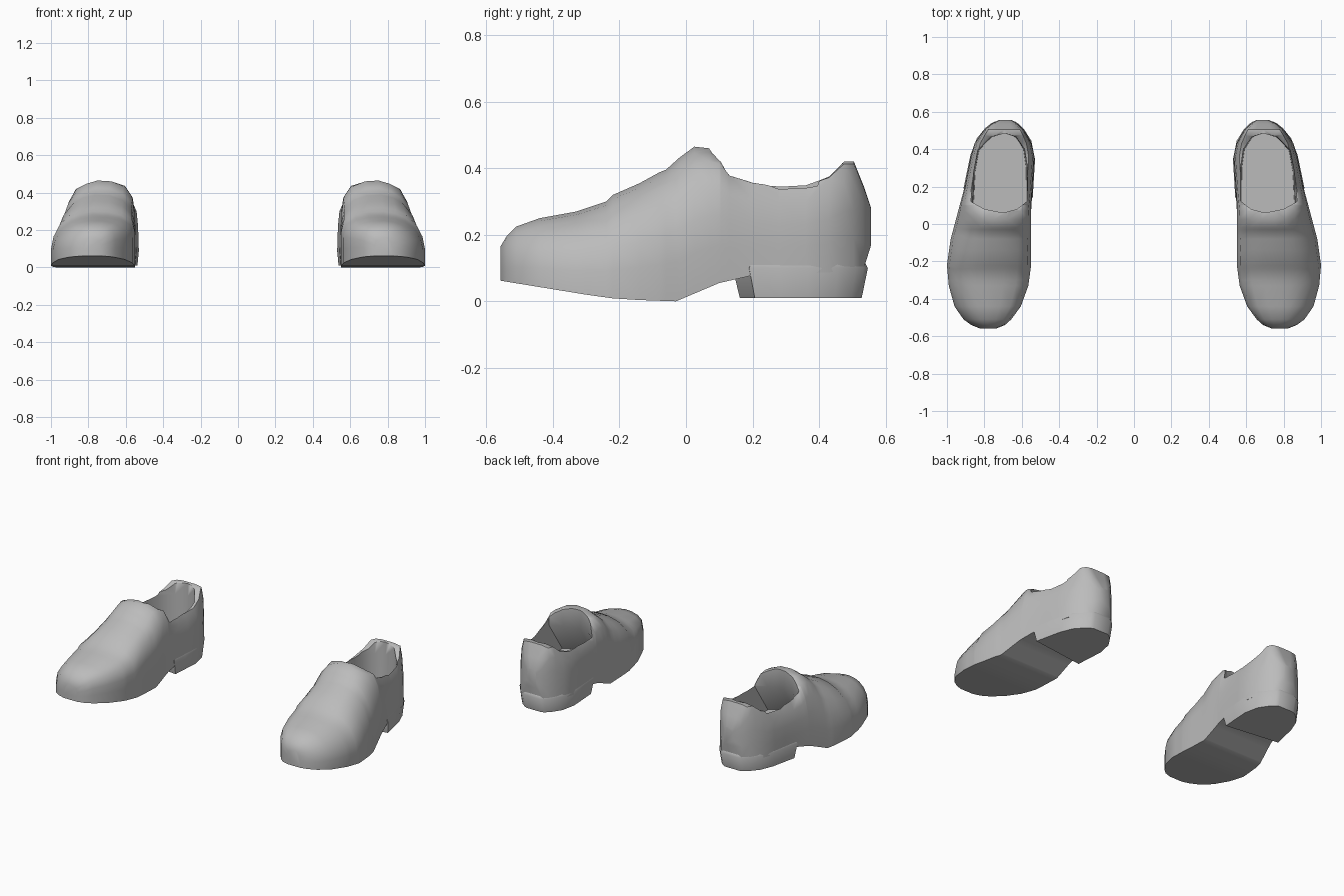
import bpy
import bmesh
from math import radians

default = bpy.data.objects.get("Cube")
if default:
    bpy.data.objects.remove(default, do_unlink=True)

leather = bpy.data.materials.new("grey_leather")
leather.use_nodes = True
GREY = (0.5, 0.5, 0.5, 1)
leather.diffuse_color = GREY
leather.node_tree.nodes["Principled BSDF"].inputs["Base Color"].default_value = GREY

# Profiles along the length of the left shoe, as (y, value) pairs
TOP = [(-.558, .165), (-.54, .195), (-.51, .225), (-.44, .25), (-.33, .27),
       (-.24, .3), (-.22, .32), (-.14, .355), (-.08, .388), (-.06, .396),
       (-.02, .432), (.025, .465), (.07, .46), (.105, .435), (.13, .39),
       (.2, .362), (.28, .35), (.36, .353), (.43, .378), (.475, .42),
       (.505, .42), (.535, .345), (.557, .28)]
BOTTOM = [(-.558, .062), (-.3, .02), (-.2, .006), (-.03, 0), (.1, .055),
          (.2, .078), (.5, .09), (.535, .1), (.557, .17)]
INNER = [(-.558, .735), (-.54, .69), (-.5, .645), (-.44, .605), (-.33, .565),
         (-.22, .55), (.07, .55), (.36, .532), (.44, .55), (.505, .59),
         (.535, .62), (.557, .655)]
OUTER = [(-.558, .825), (-.54, .87), (-.5, .925), (-.44, .96), (-.33, .99),
         (-.22, 1), (-.08, .98), (.07, .94), (.2, .905), (.36, .873),
         (.44, .85), (.505, .8), (.535, .765), (.557, .72)]
SQUARE = [(.04, 0), (.15, 1)]

# Cross-sections from inner to outer edge, as (width, height) fractions
ARCH = [(0, 0), (0, .3), (0, .55), (.04, .8), (.16, .93), (.32, .99),
        (.5, 1), (.65, .96), (.77, .88), (.89, .72), (.97, .5), (1, .28), (1, 0)]
COLLAR = [(0, 0), (0, .3), (.01, .55), (.03, .8), (.09, .98), (.3, 1),
          (.5, 1), (.7, 1), (.9, .98), (.96, .8), (.99, .55), (1, .3), (1, 0)]

# Foot opening seen from above
OPENING = [(.872, .12), (.8, .08), (.7, .06), (.625, .08), (.568, .125),
           (.57, .3), (.585, .4), (.63, .465), (.69, .485), (.765, .465),
           (.835, .395), (.857, .28)]


def sample(profile, y):
    """Linear interpolation of a profile."""
    if y <= profile[0][0]:
        return profile[0][1]
    for (a, u), (b, v) in zip(profile, profile[1:]):
        if y <= b:
            return u + (v - u) * (y - a) / (b - a)
    return profile[-1][1]


def loft(name, rings, side):
    """Skin closed rings, cap both ends and mirror for the right shoe."""
    bm = bmesh.new()
    loops = [[bm.verts.new((side * x, y, z)) for x, y, z in ring] for ring in rings]
    for lower, upper in zip(loops, loops[1:]):
        for i in range(len(lower)):
            j = (i + 1) % len(lower)
            bm.faces.new((lower[i], lower[j], upper[j], upper[i]))
    bm.faces.new(loops[0])
    bm.faces.new(loops[-1])
    bmesh.ops.recalc_face_normals(bm, faces=bm.faces)
    mesh = bpy.data.meshes.new(name)
    bm.to_mesh(mesh)
    bm.free()
    mesh.materials.append(leather)
    obj = bpy.data.objects.new(name, mesh)
    bpy.context.collection.objects.link(obj)
    return obj


def smooth(obj, angle):
    obj.data.shade_smooth()
    obj.data.set_sharp_from_angle(angle=radians(angle))


def section(y):
    """Cross-section ring of the upper at one station."""
    x0, x1 = sample(INNER, y), sample(OUTER, y)
    z0, z1 = sample(BOTTOM, y), sample(TOP, y)
    s = sample(SQUARE, y)
    ring = []
    for (fa, ha), (fb, hb) in zip(ARCH, COLLAR):
        f, h = fa + (fb - fa) * s, ha + (hb - ha) * s
        ring.append((x0 + (x1 - x0) * f, y, z0 + (z1 - z0) * h))
    return ring


def heel_rings():
    """Heel block with an oblique front, narrowing to the ground."""
    steps = [0, .25, .5, .75, .9, .97, 1]
    outline = []
    for front, profile, order, out in ((.14, INNER, 1, -1), (.19, OUTER, -1, 1)):
        for t in steps[::order]:
            y = front + (.547 - front) * t
            outline.append((sample(profile, y) + out * .004, y))
    rings = []
    for z, sx, sy in ((.01, .95, .9), (.1, 1, 1), (.115, .96, .96)):
        rings.append([(.7 + (x - .7) * sx, .36 + (y - .36) * sy, z) for x, y in outline])
    return rings


for label, side in (("left", 1), ("right", -1)):
    # Solid upper and sole
    stations = sorted({y for y, _ in TOP} | {-.3, -.03, .1})
    upper = loft(label + "_shoe_upper", [section(y) for y in stations], side)

    # Hollow for the foot, reaching forward under the tongue
    floor = [(.7 + (x - .7) * .95, y - (.12 if y < .13 else 0), .15) for x, y in OPENING]
    cavity = [floor, [(x, y, .34) for x, y in OPENING], [(x, y, .6) for x, y in OPENING]]
    cutter = loft(label + "_cavity_cutter", cavity, side)
    cutter.hide_render = True
    cut = upper.modifiers.new("foot_opening", 'BOOLEAN')
    cut.operation = 'DIFFERENCE'
    cut.solver = 'EXACT'
    cut.object = cutter
    graph = bpy.context.evaluated_depsgraph_get()
    hollow = bpy.data.meshes.new_from_object(upper.evaluated_get(graph))
    upper.modifiers.clear()
    upper.data = hollow
    bpy.data.objects.remove(cutter, do_unlink=True)
    smooth(upper, 50)

    # Heel block
    smooth(loft(label + "_shoe_heel", heel_rings(), side), 40)
